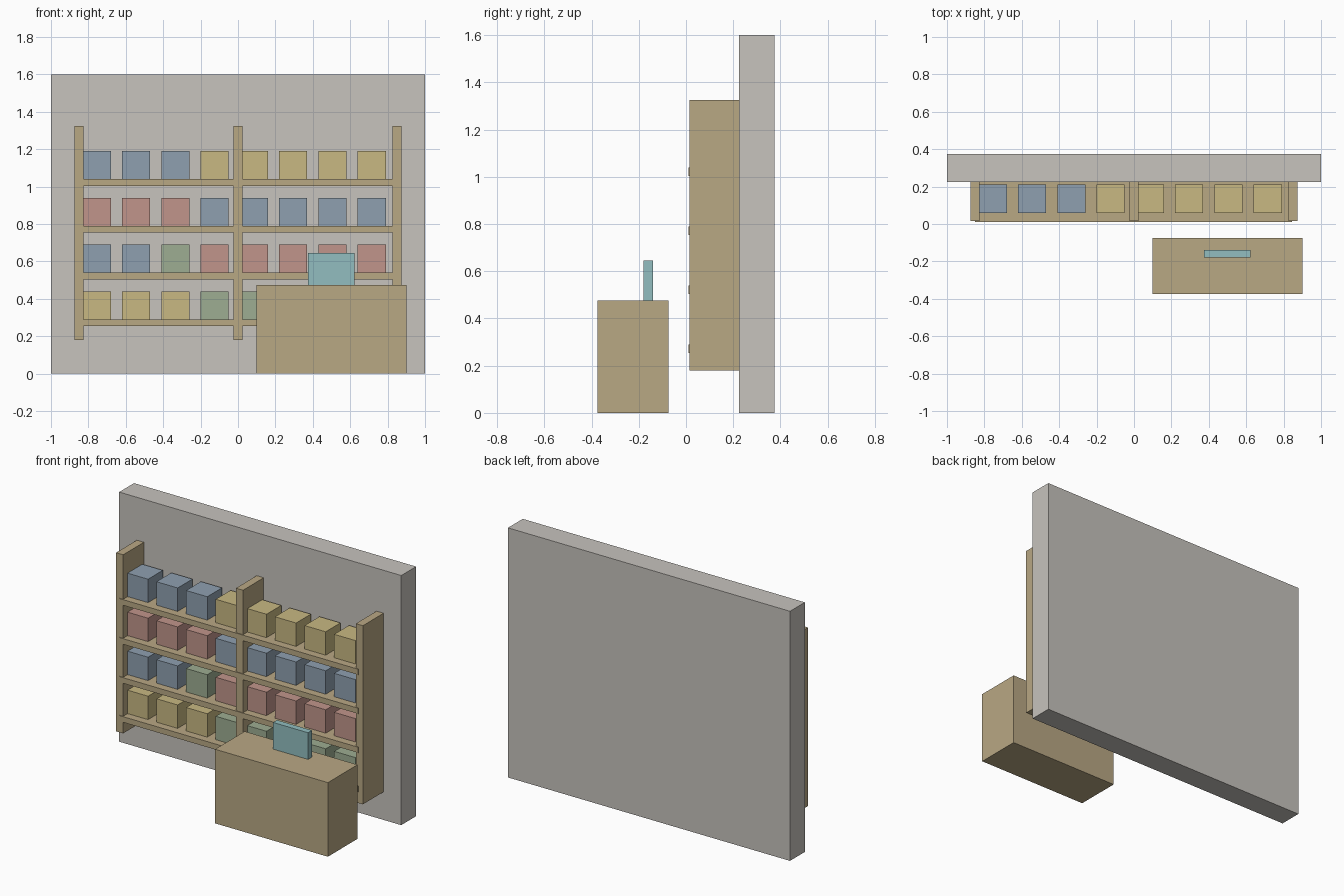
import bpy

default = bpy.data.objects.get("Cube")
if default:
    bpy.data.objects.remove(default, do_unlink=True)


def linear(c):
    c /= 255
    return c / 12.92 if c <= 0.04045 else ((c + 0.055) / 1.055) ** 2.4


def material(name, rgb):
    colour = [linear(c) for c in rgb] + [1.0]
    m = bpy.data.materials.new(name)
    m.use_nodes = True
    m.diffuse_color = colour
    m.node_tree.nodes["Principled BSDF"].inputs["Base Color"].default_value = colour
    return m


stone = material("wall grey", (199, 195, 189))
wood = material("wood tan", (185, 168, 132))
screen_teal = material("screen teal", (146, 190, 192))
box_colours = {
    "B": material("box blue", (143, 160, 176)),
    "R": material("box red", (193, 149, 139)),
    "Y": material("box yellow", (200, 184, 130)),
    "G": material("box green", (157, 173, 146)),
}


def block(name, x, y, z, mat):
    """Box spanning the given (low, high) range on each axis."""
    spans = (x, y, z)
    bpy.ops.mesh.primitive_cube_add(size=1, location=[(a + b) / 2 for a, b in spans])
    ob = bpy.context.object
    ob.name = name
    ob.scale = [b - a for a, b in spans]
    bpy.ops.object.transform_apply(location=False, rotation=False, scale=True)
    ob.data.materials.append(mat)
    return ob


# Back wall
block("back_wall", (-1, 1), (0.225, 0.375), (0, 1.6), stone)

# Shelf uprights
for side, x in (("right", -0.85), ("middle", 0), ("left", 0.85)):
    block(f"{side}_upright", (x - 0.025, x + 0.025), (0.015, 0.225), (0.18, 1.325), wood)

# Shelves, bottom to top, each with a row of boxes
rows = ("YYYGGGGG", "BBGRRRRR", "RRRBBBBB", "BBBYYYYY")
for i, row in enumerate(rows):
    top = 0.29 + 0.25 * i
    block(f"shelf_{i + 1}", (-0.85, 0.845), (0.01, 0.225), (top - 0.036, top), wood)
    for j, key in enumerate(row):
        x = -0.755 + 0.21 * j
        block(f"box_{i + 1}_{j + 1}", (x - 0.075, x + 0.075), (0.06, 0.21),
              (top, top + 0.15), box_colours[key])

# Counter with a small screen
block("counter", (0.1, 0.9), (-0.375, -0.075), (0, 0.475), wood)
block("counter_screen", (0.375, 0.623), (-0.18, -0.14), (0.475, 0.646), screen_teal)
